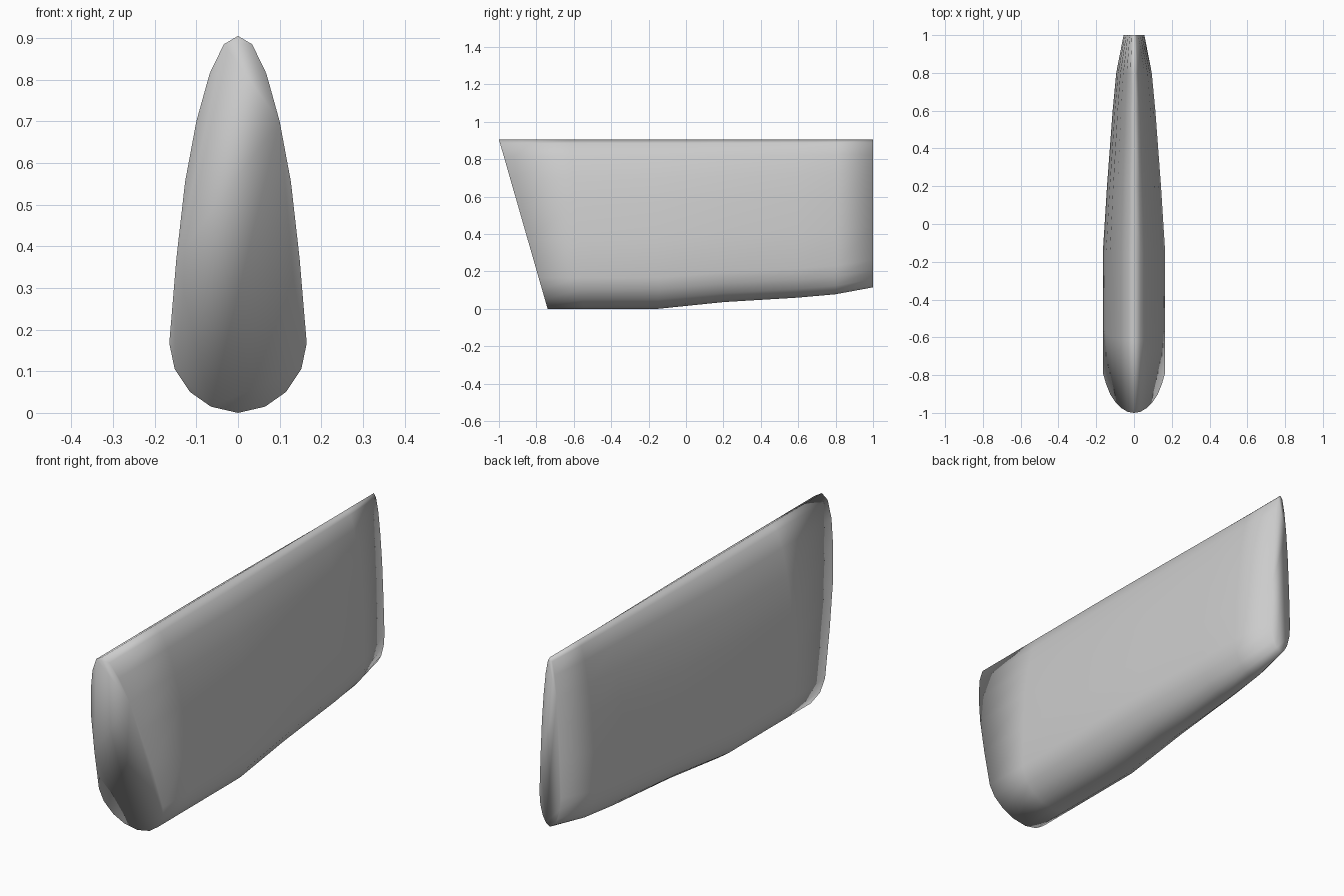
import bpy, bmesh

if "Cube" in bpy.data.objects:
    bpy.data.objects.remove(bpy.data.objects["Cube"])

TOP = 0.905
# Half cross-section (half width, height), bottom keel point to top ridge point
HALF = [(0, 0), (0.065, 0.015), (0.115, 0.05), (0.152, 0.105), (0.165, 0.167),
        (0.148, 0.37), (0.127, 0.555), (0.1, 0.70), (0.068, 0.815),
        (0.034, 0.885), (0, TOP)]
RING = HALF + [(-x, z) for x, z in HALF[-2:0:-1]]

# Stations: y at bottom, y at top, half width, bottom height
STATIONS = [(-0.74, -1.0, 0.165, 0.0), (-0.55, -0.62, 0.165, 0.0),
            (-0.15, -0.15, 0.165, 0.0), (0.2, 0.2, 0.143, 0.036),
            (0.6, 0.6, 0.113, 0.06), (0.8, 0.8, 0.094, 0.078),
            (1.0, 1.0, 0.055, 0.115)]

# Tapered body lofted through the stations, closed at both ends
bm = bmesh.new()
rings = []
for y0, y1, width, low in STATIONS:
    rings.append([bm.verts.new((x * width / 0.165,
                                y0 + (y1 - y0) * z / TOP,
                                low + (TOP - low) * z / TOP)) for x, z in RING])
n = len(RING)
for a, b in zip(rings, rings[1:]):
    for i in range(n):
        j = (i + 1) % n
        bm.faces.new((a[i], a[j], b[j], b[i]))
bm.faces.new(rings[0])
bm.faces.new(rings[-1])
bmesh.ops.recalc_face_normals(bm, faces=bm.faces)
for f in bm.faces:
    f.smooth = True

mesh = bpy.data.meshes.new("tapered_body")
bm.to_mesh(mesh)
bm.free()
body = bpy.data.objects.new("tapered_body", mesh)
bpy.context.collection.objects.link(body)
